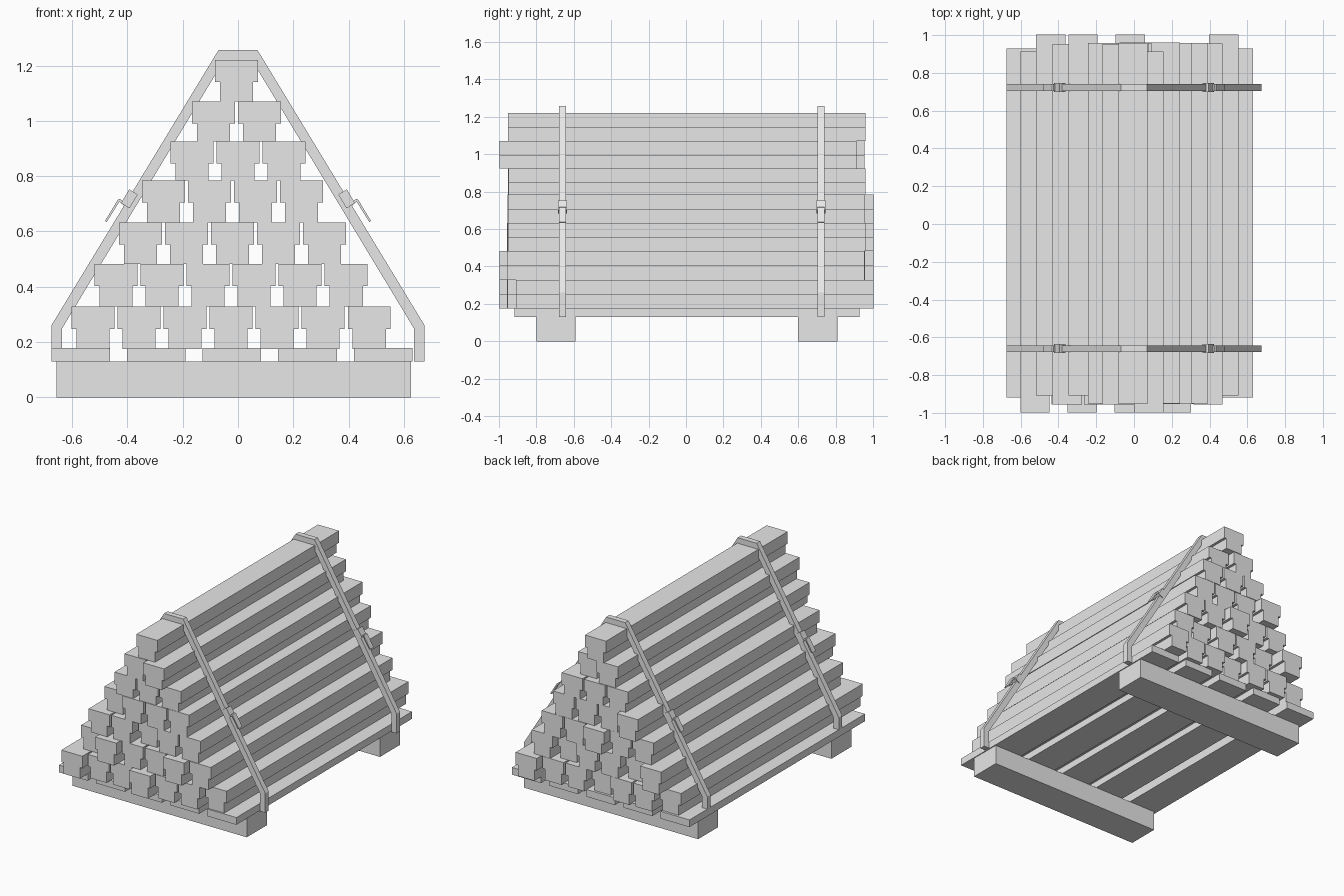
import bpy, bmesh, random
from mathutils import Vector

random.seed(4)
if "Cube" in bpy.data.objects:
    bpy.data.objects.remove(bpy.data.objects["Cube"])

grey = bpy.data.materials.new("plain_grey")
grey.use_nodes = True
colour = (0.8, 0.8, 0.8, 1)
grey.diffuse_color = colour
grey.node_tree.nodes["Principled BSDF"].inputs["Base Color"].default_value = colour


def extrude(name, profile, y0, y1):
    """Extrude an (x, z) outline from y0 to y1."""
    bm = bmesh.new()
    face = bm.faces.new([bm.verts.new((x, y0, z)) for x, z in profile])
    out = bmesh.ops.extrude_face_region(bm, geom=[face])
    verts = [v for v in out["geom"] if isinstance(v, bmesh.types.BMVert)]
    bmesh.ops.translate(bm, verts=verts, vec=(0, y1 - y0, 0))
    bmesh.ops.recalc_face_normals(bm, faces=bm.faces)
    mesh = bpy.data.meshes.new(name)
    bm.to_mesh(mesh)
    bm.free()
    mesh.materials.append(grey)
    obj = bpy.data.objects.new(name, mesh)
    bpy.context.scene.collection.objects.link(obj)
    return obj


def rect(x0, x1, z0, z1):
    return [(x0, z0), (x1, z0), (x1, z1), (x0, z1)]


# Two skids under the stack
extrude("front_skid", rect(-0.657, 0.625, 0, 0.13), -0.80, -0.59)
extrude("back_skid", rect(-0.657, 0.625, 0, 0.13), 0.60, 0.81)

# Deck boards
for i in range(5):
    x = -0.675 + i * 0.2735
    extrude(f"deck_board_{i + 1}", rect(x, x + 0.212, 0.13, 0.178), -0.918, 0.928)


# Stacked T-section beams, a few slid out of line
def beam_profile(cx, bottom, top):
    neck = top - 0.08
    half = [(0.06, bottom), (0.06, neck), (0.0775, neck), (0.0775, top)]
    return [(cx + x, z) for x, z in half] + [(cx - x, z) for x, z in reversed(half)]


PITCH = 0.1665
tops = [0.328, 0.482, 0.633, 0.785, 0.925, 1.07, 1.22]
centres = [-0.025, -0.025, -0.02, -0.02, 0, -0.005, -0.005]
forward = {(0, 0), (0, 3), (1, 1), (1, 4), (5, 1)}
backward = {(0, 6), (1, 0), (2, 2), (3, 0)}
bottom = 0.175
for row, (top, centre) in enumerate(zip(tops, centres)):
    count = 7 - row
    for i in range(count):
        cx = centre + (i - (count - 1) / 2) * PITCH
        slide = random.uniform(-0.004, 0.004)
        if (row, i) in forward:
            slide = -0.045
        elif (row, i) in backward:
            slide = 0.045
        extrude(f"beam_{row + 1}_{i + 1}", beam_profile(cx, bottom, top),
                -0.953 + slide, 0.957 + slide)
    bottom = top

# Straps with a buckle and a loose tail on each side
outer = [(0.675, 0.13), (0.675, 0.26), (0.07, 1.257)]
inner = [(0.05, 1.22), (0.636, 0.25), (0.636, 0.13)]
strap = (outer + inner)
band = ([(-x, z) for x, z in outer] + outer[::-1]
        + inner[::-1] + [(-x, z) for x, z in inner])
along = (Vector(outer[1]) - Vector(outer[2])).normalized()
across = Vector((-along.y, along.x))
middle = Vector((0.393, 0.718))
buckle = [middle + along * a * 0.029 + across * b * 0.018
          for a, b in ((-1, -1), (1, -1), (1, 1), (-1, 1))]
tail = [(0.405, 0.697), (0.426, 0.718), (0.434, 0.716), (0.481, 0.638),
        (0.475, 0.634), (0.429, 0.708), (0.410, 0.692)]

for label, y in (("front", -0.66), ("back", 0.722)):
    extrude(f"{label}_strap", band, y - 0.018, y + 0.018)
    for side, s in (("left", 1), ("right", -1)):
        extrude(f"{label}_{side}_buckle", [(s * x, z) for x, z in buckle],
                y - 0.024, y + 0.024)
        extrude(f"{label}_{side}_strap_tail", [(s * x, z) for x, z in tail],
                y - 0.018, y + 0.018)
